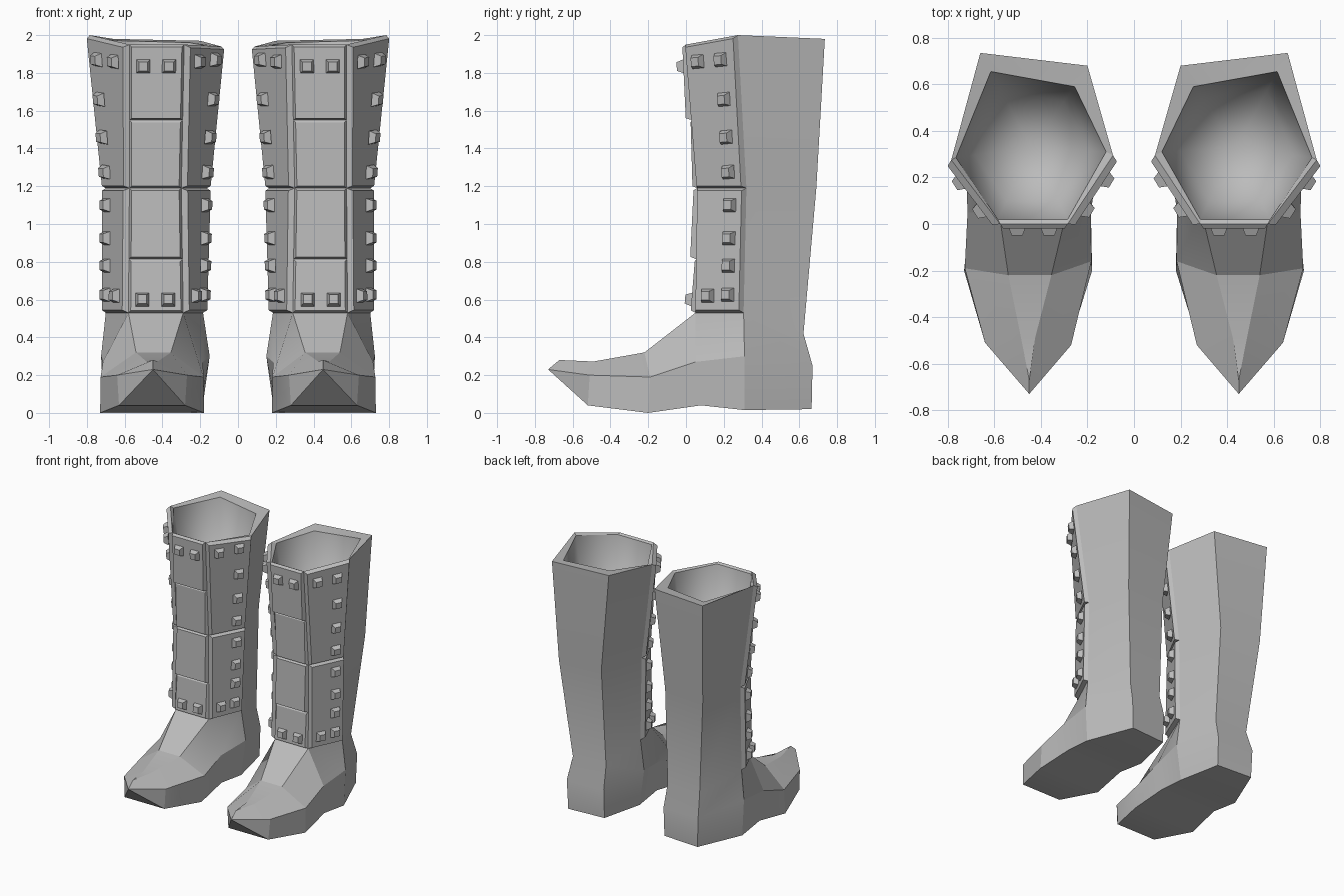
import bpy, bmesh, math
from mathutils import Vector as V

if "Cube" in bpy.data.objects:
    bpy.data.objects.remove(bpy.data.objects["Cube"])

grey = bpy.data.materials.new("worn_grey")
grey.diffuse_color = (0.5, 0.5, 0.5, 1)
grey.use_nodes = True
grey.node_tree.nodes["Principled BSDF"].inputs["Base Color"].default_value = grey.diffuse_color
AXIS = V((0.44, 0.33, 0))          # centre line of one boot shaft


def face(bm, pts):
    return bm.faces.new([bm.verts.new(p) for p in pts])


def finish(bm, name, smooth=0, flip=False):
    """Weld, orient, shade and mirror one part to the other boot."""
    bmesh.ops.remove_doubles(bm, verts=bm.verts, dist=0.0005)
    bmesh.ops.recalc_face_normals(bm, faces=bm.faces)
    if flip:
        bmesh.ops.reverse_faces(bm, faces=bm.faces)
    if smooth:
        for f in bm.faces:
            f.smooth = True
        for e in bm.edges:
            e.smooth = e.calc_face_angle(0) < math.radians(smooth)
    me = bpy.data.meshes.new(name)
    bm.to_mesh(me)
    bm.free()
    me.materials.append(grey)
    ob = bpy.data.objects.new(name, me)
    bpy.context.collection.objects.link(ob)
    ob.modifiers.new("other_boot", 'MIRROR').use_mirror_merge = False
    return ob


def bridge(bm, a, b, skip=()):
    n = len(a)
    for i in range(n):
        if i not in skip:
            j = (i + 1) % n
            face(bm, [a[i], a[j], b[j], b[i]])


# Shaft rings: front inner, front outer, side outer, back outer, back inner, side inner
def ring(*pts):
    return [V(p) for p in pts]


top = ring((.285, 0, 1.95), (.575, 0, 1.95), (.785, .275, 2.0),
           (.66, .735, 1.98), (.20, .68, 1.97), (.09, .295, 1.94))
mid = ring((.30, .06, 1.19), (.575, .06, 1.19), (.70, .32, 1.19),
           (.63, .69, 1.19), (.28, .66, 1.19), (.165, .32, 1.19))
cuff = ring((.29, .05, .53), (.58, .05, .53), (.70, .305, .53),
            (.555, .622, .42), (.27, .615, .42), (.185, .305, .53))
lip = ring((.285, .02, 1.94), (.585, .02, 1.94), (.765, .285, 1.985),
           (.615, .655, 1.97), (.255, .59, 1.96), (.12, .31, 1.935))

# Boot shell: shaft and rim
bm = bmesh.new()
bridge(bm, lip, top)
bridge(bm, top, mid)
bridge(bm, mid, cuff)

# Heel: side outer, back outer, back inner, side inner
rim = ring((.725, .31, .30), (.575, .67, .25), (.262, .655, .25), (.15, .31, .30))
sole = ring((.71, .31, .015), (.566, .665, .02), (.263, .645, .02), (.19, .31, .015))
bridge(bm, cuff[2:], rim, skip=(3,))
bridge(bm, rim, sole, skip=(3,))
face(bm, sole)

# Foot sections: bottom, rim, top outer, then top, rim, bottom inner
sections = [
    [sole[0], rim[0], cuff[2], cuff[5], rim[3], sole[3]],
    ring((.70, .08, .04), (.715, .05, .27), cuff[1], cuff[0], (.185, .05, .27), (.20, .08, .04)),
    ring((.73, -.20, 0), (.727, -.19, .19), (.54, -.22, .32),
         (.355, -.22, .32), (.183, -.16, .19), (.18, -.20, 0)),
    ring((.63, -.52, .04), (.64, -.51, .20), (.485, -.49, .272),
         (.425, -.49, .272), (.27, -.52, .20), (.28, -.52, .04)),
]
for k in range(3):
    bridge(bm, sections[k], sections[k + 1], skip=(2,) if k == 0 else ())

# Pointed toe
bo, ro, to, ti, ri, bi = sections[3]
tip, crest = V((.45, -.73, .23)), V((.45, -.67, .28))
for f in ([bo, bi, tip], [bo, ro, tip], [ri, bi, tip], [ro, to, crest, tip],
          [ti, ri, tip, crest], [to, ti, crest]):
    face(bm, f)
finish(bm, "boot_shell", 20)

# Lining: smooth bowl inside the opening
bm = bmesh.new()
deep = [V((AXIS.x + (p.x - AXIS.x) * .75, AXIS.y + (p.y - AXIS.y) * .75, 1.5)) for p in lip]
bridge(bm, lip, deep)
for i in range(6):
    face(bm, [deep[i], deep[(i + 1) % 6], V((AXIS.x, AXIS.y, 1.4))])
finish(bm, "lining", 180, flip=True)


def panel(bm, quad, t_top, t_bot, inset):
    """Raised plate with sloped edges; quad = top left, top right, low right, low left."""
    n = (quad[2] - quad[0]).cross(quad[3] - quad[1]).normalized()
    mid_pt = sum(quad, V()) / 4 - AXIS
    if n.x * mid_pt.x + n.y * mid_pt.y < 0:
        n = -n
    out = []
    for i, p in enumerate(quad):
        a = (quad[(i + 1) % 4] - p).normalized()
        b = (quad[i - 1] - p).normalized()
        out.append(p + (a + b) * inset + n * (t_top if i < 2 else t_bot))
    sub = bmesh.new()
    bridge(sub, quad, out)
    face(sub, out)
    face(sub, quad)
    add(bm, sub)
    return out, n


def add(bm, sub):
    me = bpy.data.meshes.new("tmp")
    bmesh.ops.remove_doubles(sub, verts=sub.verts, dist=0.0005)
    bmesh.ops.recalc_face_normals(sub, faces=sub.faces)
    sub.to_mesh(me)
    sub.free()
    bm.from_mesh(me)
    bpy.data.meshes.remove(me)


def stud(bm, quad, u, z, size=.036):
    """Small flat-topped pyramid on a plate at side fraction u and height z."""
    zt = quad[0].lerp(quad[1], u)
    zb = quad[3].lerp(quad[2], u)
    c = zt.lerp(zb, (zt.z - z) / (zt.z - zb.z))
    r = (quad[1] - quad[0] + quad[2] - quad[3]).normalized() * size
    d = (zb - zt).normalized() * size
    panel(bm, [c - r - d, c + r - d, c + r + d, c - r + d], .035, .035, .013)


front, side, studs = bmesh.new(), bmesh.new(), bmesh.new()
UPPER = [(.24, 1.86), (.72, 1.87), (.74, 1.66), (.74, 1.46), (.74, 1.275)]
LOWER = [(.74, 1.10), (.74, .925), (.74, .78), (.28, .62), (.74, .625)]
for hi, lo, split, spots in ((top, mid, .526, UPPER), (mid, cuff, .57, LOWER)):
    # Two overlapping front plates
    a, b = hi[0].lerp(lo[0], split), hi[1].lerp(lo[1], split)
    up = panel(front, [hi[0], hi[1], b, a], .02, .032, .012)[0]
    low = panel(front, [a, b, lo[1], lo[0]], .008, .025, .012)[0]
    for u in (.25, .77):
        stud(studs, up if hi is top else low, u, 1.835 if hi is top else .60)
    # Side plates from the front corners to the side corners
    for f, s in ((0, 5), (1, 2)):
        q = panel(side, [hi[f], hi[s], lo[s], lo[f]], .03, .03, .014)[0]
        for u, z in spots:
            stud(studs, q, u, z)

for bm, name in ((front, "front_plates"), (side, "side_plates"), (studs, "studs")):
    me = bpy.data.meshes.new(name)
    bm.to_mesh(me)
    bm.free()
    me.materials.append(grey)
    ob = bpy.data.objects.new(name, me)
    bpy.context.collection.objects.link(ob)
    ob.modifiers.new("other_boot", 'MIRROR').use_mirror_merge = False
